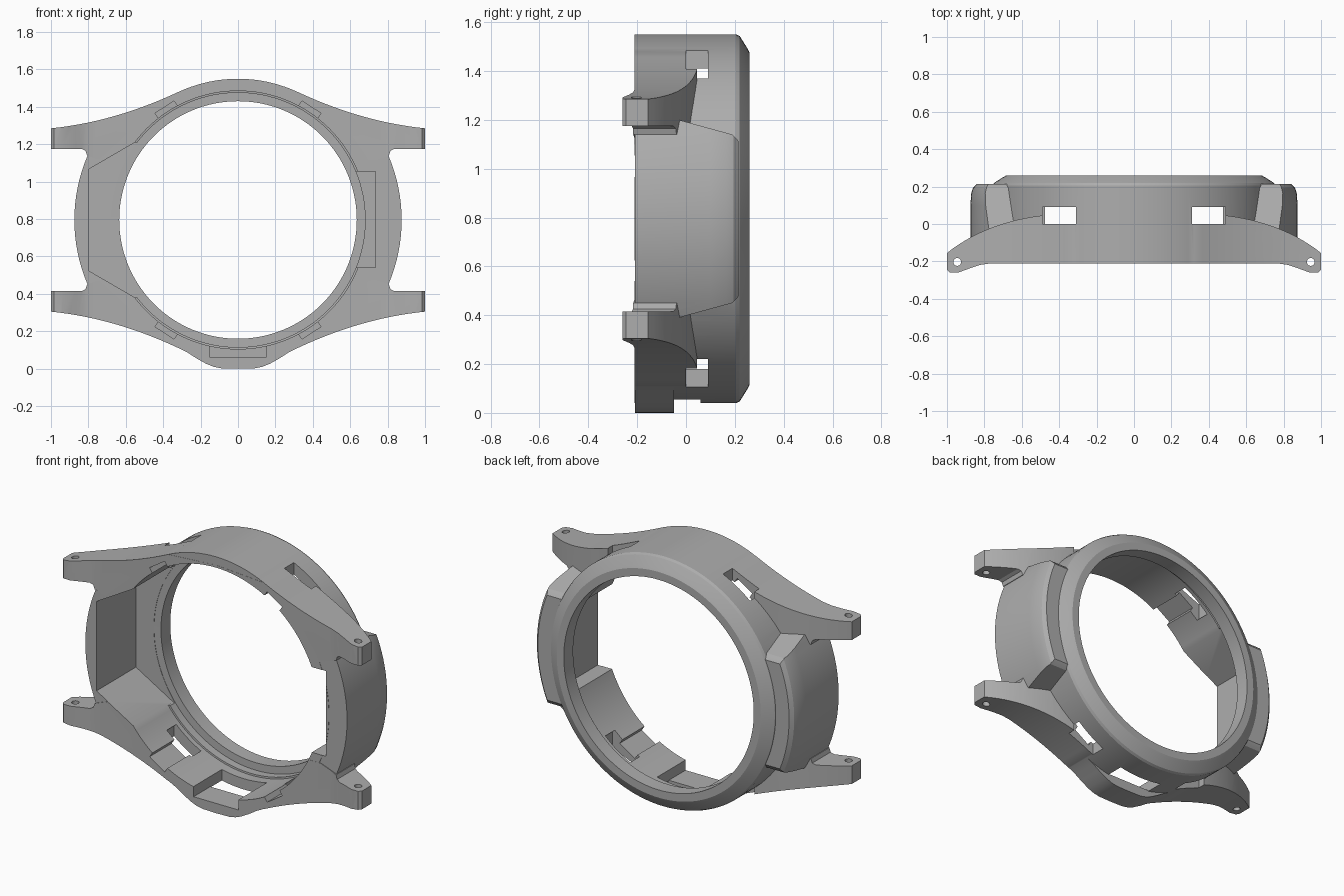
import bpy, bmesh, math

cube = bpy.data.objects.get("Cube")
if cube:
    bpy.data.objects.remove(cube, do_unlink=True)

CZ = 0.795      # height of the ring centre
FRONT = -0.21   # front plane of the case


def finish(name, bm):
    bmesh.ops.recalc_face_normals(bm, faces=bm.faces[:])
    mesh = bpy.data.meshes.new(name)
    bm.to_mesh(mesh)
    bm.free()
    ob = bpy.data.objects.new(name, mesh)
    bpy.context.collection.objects.link(ob)
    return ob


def prism(name, points, axis, lo, hi):
    """Extrude a 2D outline along one axis."""
    def place(p, t):
        return {"x": (t, p[0], p[1]), "y": (p[0], t, p[1]), "z": (p[0], p[1], t)}[axis]
    bm = bmesh.new()
    face = bm.faces.new([bm.verts.new(place(p, lo)) for p in points])
    new = bmesh.ops.extrude_face_region(bm, geom=[face])["geom"]
    a, b = place((0, 0), lo), place((0, 0), hi)
    bmesh.ops.translate(bm, verts=[v for v in new if isinstance(v, bmesh.types.BMVert)],
                        vec=[q - p for p, q in zip(a, b)])
    return finish(name, bm)


def turned(name, profile, steps=128):
    """Solid of revolution about the y axis; profile holds (radius, y)."""
    bm = bmesh.new()
    rings = []
    for r, y in profile:
        rings.append([bm.verts.new((r * math.cos(k * math.tau / steps), y,
                                    CZ + r * math.sin(k * math.tau / steps)))
                      for k in range(steps)])
    for r0, r1 in zip(rings, rings[1:]):
        for k in range(steps):
            n = (k + 1) % steps
            bm.faces.new((r0[k], r0[n], r1[n], r1[k]))
    bm.faces.new(rings[0])
    bm.faces.new(rings[-1])
    return finish(name, bm)


def box(name, x0, x1, y0, y1, z0, z1):
    return prism(name, [(x0, z0), (x1, z0), (x1, z1), (x0, z1)], "y", y0, y1)


def combine(target, tool, operation):
    mod = target.modifiers.new("cut", "BOOLEAN")
    mod.operation = operation
    mod.solver = "EXACT"
    mod.object = tool
    bpy.context.view_layer.objects.active = target
    bpy.ops.object.modifier_apply(modifier=mod.name)
    bpy.data.objects.remove(tool, do_unlink=True)


def bezier(a, b, c, n=14):
    return [tuple((1 - t) ** 2 * p + 2 * t * (1 - t) * q + t * t * r
                  for p, q, r in zip(a, b, c)) for t in (i / n for i in range(n + 1))]


def mirrored(half):
    """Close an outline by mirroring its +x half."""
    return half + [(-x, v) for x, v in reversed(half) if x > 0]


def flip(points):
    return [(x, 2 * CZ - z) for x, z in points]


# Round case with a bevelled back rim
case = turned("watch_case", [(0.755, FRONT), (0.755, 0.205), (0.748, 0.22),
                             (0.697, 0.252), (0.682, 0.26)])

# Strap lugs: front outline trimmed by the curved outline seen from above
lug_half = ([(0, 1.5)] + bezier((0.32, 1.479), (0.662, 1.319), (1, 1.285))
            + [(1, 1.175), (0.835, 1.175), (0.815, 1.165), (0.807, 1.14), (0.7, 1.1), (0, 1.1)])
back_edge = bezier((0.45, 0.05), (0.78, 0.02), (1, -0.155))
front_edge = [(1, -0.245), (0.985, -0.26), (0.94, -0.26), (0.87, -0.234),
              (0.82, -0.218), (0.77, -0.211)]
trim_half = [(0, 0.052)] + back_edge + front_edge + [(0, -0.211)]


def centred(half):
    left = [(-x, v) for x, v in reversed(half) if x > 0]
    return half + left


for name, outline in (("upper_lugs", centred(lug_half)),
                      ("lower_lugs", flip(centred(lug_half)))):
    lugs = prism(name, outline, "y", -0.4, 0.3)
    combine(lugs, prism("lug_trim", centred(trim_half), "z", -1, 3), "INTERSECT")
    combine(case, lugs, "UNION")

# Bulged side guards with slanted ends
guard = turned("side_guards", [(0.875, -0.208), (0.875, 0.1), (0.87, 0.165),
                               (0.86, 0.195), (0.84, 0.215)])
side_half = [(-0.3, 1.17), (-0.03, 1.2), (0.19, 1.14), (0.205, 1.125), (0.3, 1.0)]
side = side_half + [(y, 2 * CZ - z) for y, z in reversed(side_half)]
combine(guard, prism("guard_trim", side, "x", -1.2, 1.2), "INTERSECT")
combine(case, guard, "UNION")

# Bulge at the bottom front
bump = [(0, 0), (0.09, 0.002), (0.13, 0.01), (0.17, 0.026), (0.22, 0.054),
        (0.27, 0.086), (0.34, 0.122), (0.34, 0.2), (0, 0.2)]
combine(case, prism("bottom_bump", centred(bump), "y", -0.209, -0.05), "UNION")

# Stepped bore with a narrow back lip
combine(case, turned("bore", [(0.69, -0.5), (0.69, 0.12), (0.68, 0.121), (0.68, 0.17),
                              (0.635, 0.171), (0.635, 0.4)]), "DIFFERENCE")

# Inner pockets: angled one at the right, shallow one at the left, tray at the bottom
right_half = [(-0.8, 1.065), (-0.55, 1.21), (-0.4, 1.21)]
combine(case, prism("right_pocket", right_half + flip(right_half)[::-1], "y", -0.5, 0.168),
        "DIFFERENCE")
combine(case, box("left_pocket", 0.5, 0.735, -0.5, 0.15, 0.54, 1.055), "DIFFERENCE")
combine(case, box("bottom_tray", -0.15, 0.15, -0.5, 0.06, 0.06, 0.3), "DIFFERENCE")
combine(case, box("bottom_window", -0.15, 0.15, -0.05, 0.06, -0.1, 0.3), "DIFFERENCE")

# Four wall slots, clip grooves and pin holes
for sx in (-1, 1):
    for sz in (-1, 1):
        x0, x1 = sorted((sx * 0.31, sx * 0.49))
        z0, z1 = sorted((CZ + sz * 0.5, CZ + sz * 0.8))
        combine(case, box("wall_slot", x0, x1, 0.0, 0.09, z0, z1), "DIFFERENCE")

        ang = math.atan2(sz * 0.6, sx * 0.39)
        c, s = math.cos(ang), math.sin(ang)
        groove = [(r * c - t * s, CZ + r * s + t * c)
                  for r, t in ((0.6, -0.06), (0.72, -0.06), (0.72, 0.06), (0.6, 0.06))]
        combine(case, prism("clip_groove", groove, "y", -0.5, 0.045), "DIFFERENCE")

    hole = [(sx * 0.945 + 0.021 * math.cos(k * math.tau / 20),
             -0.203 + 0.021 * math.sin(k * math.tau / 20)) for k in range(20)]
    combine(case, prism("pin_hole", hole, "z", -1, 3), "DIFFERENCE")

# Single grey material and smooth curved walls
grey = bpy.data.materials.new("plain_grey")
grey.use_nodes = True
colour = (0.42, 0.42, 0.42, 1)
grey.diffuse_color = colour
grey.node_tree.nodes["Principled BSDF"].inputs["Base Color"].default_value = colour
case.data.materials.clear()
case.data.materials.append(grey)
for poly in case.data.polygons:
    poly.material_index = 0

bpy.ops.object.select_all(action="DESELECT")
case.select_set(True)
bpy.context.view_layer.objects.active = case
bpy.ops.object.shade_smooth_by_angle(angle=math.radians(25))
